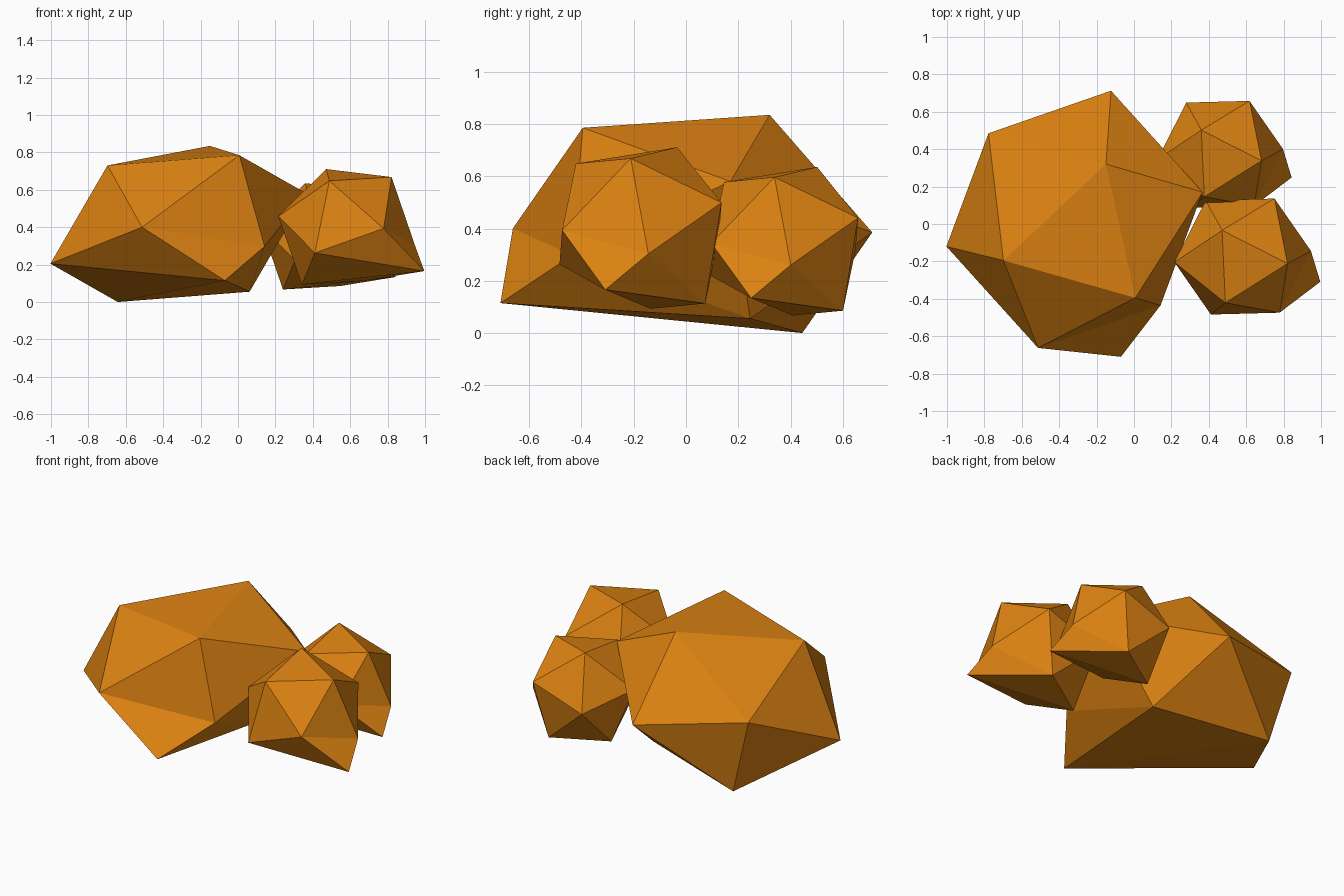
import bpy, bmesh
from mathutils import Vector

if "Cube" in bpy.data.objects:
    bpy.data.objects.remove(bpy.data.objects["Cube"])

orange = bpy.data.materials.new("amber orange")
orange.diffuse_color = (0.72, 0.225, 0.006, 1)
orange.use_nodes = True
orange.node_tree.nodes["Principled BSDF"].inputs["Base Color"].default_value = orange.diffuse_color


def rock(name, centre, half, spike, scale=1.0):
    """Stretched icosahedron: six corners plus their opposites;
    the corner opposite the first one is pulled out to a spike."""
    bm = bmesh.new()
    for p in half:
        bm.verts.new(Vector(p))
        bm.verts.new(-Vector(p))
    bm.verts.ensure_lookup_table()
    tip = bm.verts[1]
    bmesh.ops.convex_hull(bm, input=bm.verts[:])
    tip.co = Vector(spike)
    bmesh.ops.scale(bm, vec=(scale,) * 3, verts=bm.verts[:])
    bmesh.ops.recalc_face_normals(bm, faces=bm.faces[:])
    me = bpy.data.meshes.new(name)
    bm.to_mesh(me)
    bm.free()
    me.materials.append(orange)
    ob = bpy.data.objects.new(name, me)
    ob.location = centre
    bpy.context.collection.objects.link(ob)
    return ob


# large stretched boulder
big = [(.168, .295, .442), (.325, -.42, .3925), (-.38, -.22, .3375),
       (-.46, .46, .095), (.195, .6875, -.0075), (.685, .145, .1875)]
rock("large_rock", (-.318, .025, .393), big, (.248, -.735, -.278))

# two small rocks of the same shape
small = [(-.11, .14, .33), (.24, -.0375, .2875), (-.0925, -.2475, .2675),
         (-.365, -.03, .0775), (-.1975, .30, -.0125), (.17, .31, .118)]
tip = (.415, -.135, -.215)
rock("front_small_rock", (.581, -.174, .381), small, tip)
rock("back_small_rock", (.461, .373, .332), small, tip, 0.92)
